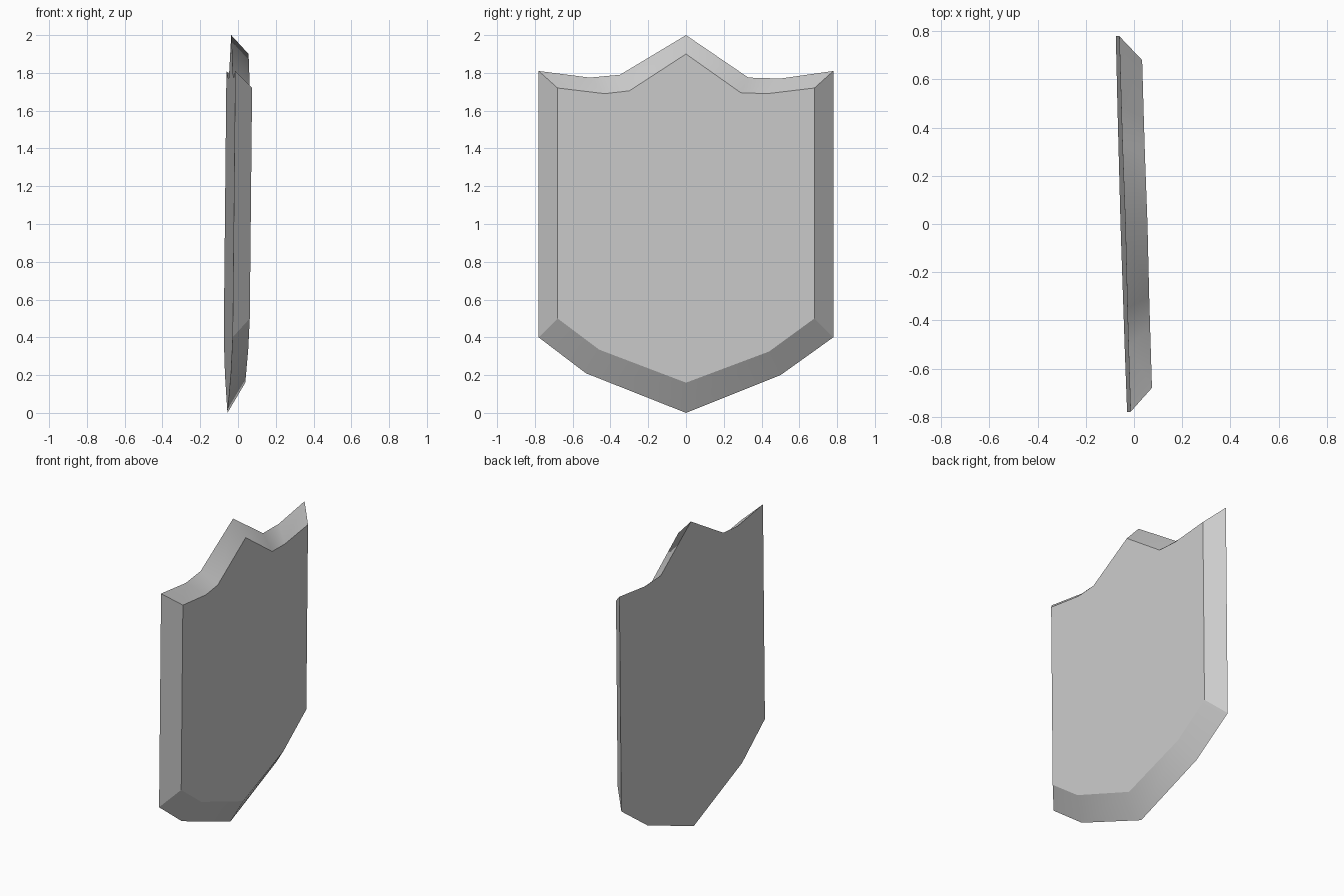
import bpy
import bmesh

cube = bpy.data.objects.get("Cube")
if cube:
    bpy.data.objects.remove(cube, do_unlink=True)

# One plain grey
grey = bpy.data.materials.new("shield_grey")
grey.use_nodes = True
colour = (0.6, 0.6, 0.6, 1)
grey.diffuse_color = colour
grey.node_tree.nodes["Principled BSDF"].inputs["Base Color"].default_value = colour

# Shield outlines (y, z), both running the same way round from the top peak
back = [(0, 2), (-.35, 1.79), (-.51, 1.775), (-.78, 1.81), (-.78, .4), (-.53, .21),
        (0, 0), (.5, .2), (.78, .4), (.78, 1.81), (.5, 1.77), (.33, 1.775)]
front = [(0, 1.9), (-.3, 1.705), (-.43, 1.69), (-.68, 1.72), (-.68, .5), (-.46, .335),
         (0, .16), (.44, .325), (.68, .5), (.68, 1.72), (.43, 1.69), (.29, 1.695)]
corners = {3, 4, 8, 9}

bm = bmesh.new()


def ring(outline, offset):
    # The whole shield leans slightly
    return [bm.verts.new((offset - .03 * y + .01 * z, y, z)) for y, z in outline]


outer = ring(back, -.056)
inner = ring(front, .037)

# Flat back and front plates
plates = [bm.faces.new(outer), bm.faces.new(inner)]

# Sloping rim
count = len(outer)
for i in range(count):
    j = (i + 1) % count
    bm.faces.new((outer[i], outer[j], inner[j], inner[i])).smooth = True
bmesh.ops.recalc_face_normals(bm, faces=bm.faces[:])

# Crisp plate borders and crisp rim corners
for plate in plates:
    for edge in plate.edges:
        edge.smooth = False
for i in corners:
    bm.edges.get((outer[i], inner[i])).smooth = False

mesh = bpy.data.meshes.new("shield")
bm.to_mesh(mesh)
bm.free()
mesh.materials.append(grey)
shield = bpy.data.objects.new("shield", mesh)
bpy.context.collection.objects.link(shield)
